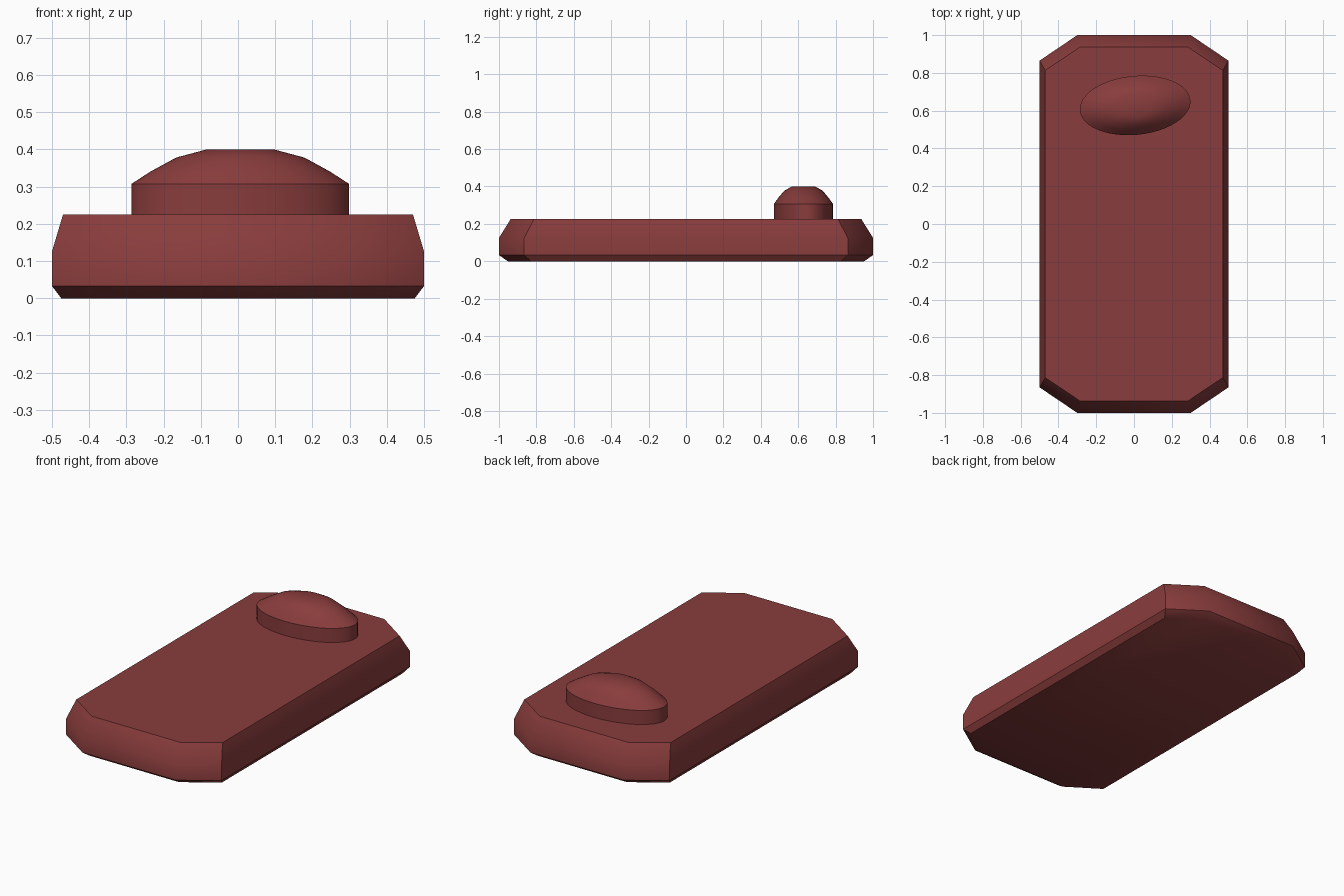
import bpy, math

if "Cube" in bpy.data.objects:
    bpy.data.objects.remove(bpy.data.objects["Cube"])

mat = bpy.data.materials.new("dark_red")
mat.diffuse_color = (0.25, 0.045, 0.045, 1)
mat.use_nodes = True
mat.node_tree.nodes["Principled BSDF"].inputs["Base Color"].default_value = mat.diffuse_color


def loft(name, rings, smooth_angle):
    """Stack closed rings of points, bridge them and cap both ends."""
    n = len(rings[0])
    verts = [p for ring in rings for p in ring]
    faces = [list(reversed(range(n))), [len(verts) - n + i for i in range(n)]]
    for r in range(len(rings) - 1):
        for i in range(n):
            j = (i + 1) % n
            faces.append([r * n + i, r * n + j, (r + 1) * n + j, (r + 1) * n + i])
    mesh = bpy.data.meshes.new(name)
    mesh.from_pydata(verts, [], faces)
    mesh.materials.append(mat)
    obj = bpy.data.objects.new(name, mesh)
    bpy.context.collection.objects.link(obj)
    bpy.ops.object.select_all(action='DESELECT')
    obj.select_set(True)
    bpy.context.view_layer.objects.active = obj
    bpy.ops.object.shade_smooth_by_angle(angle=math.radians(smooth_angle))
    return obj


def octagon(x, y, cx, cy, z):
    """Rectangle x by y (half sizes) with corners cut at cx and cy."""
    return [(x, -cy, z), (x, cy, z), (cx, y, z), (-cx, y, z),
            (-x, cy, z), (-x, -cy, z), (-cx, -y, z), (cx, -y, z)]


def ellipse(a, b, z, n=48, centre=(0.006, 0.628), turn=math.radians(5.5)):
    c, s = math.cos(turn), math.sin(turn)
    pts = []
    for i in range(n):
        t = 2 * math.pi * i / n
        u, v = a * math.cos(t), b * math.sin(t)
        pts.append((centre[0] + u * c - v * s, centre[1] + u * s + v * c, z))
    return pts


# Chamfered slab
loft("body", [octagon(0.475, 0.952, 0.288, 0.828, 0.0),
              octagon(0.5, 1.0, 0.3, 0.865, 0.033),
              octagon(0.5, 1.0, 0.3, 0.865, 0.125),
              octagon(0.47, 0.938, 0.284, 0.813, 0.225)], 36)

# Oval domed button
loft("button", [ellipse(0.294, 0.156, 0.222),
                ellipse(0.294, 0.156, 0.307),
                ellipse(0.243, 0.133, 0.34),
                ellipse(0.173, 0.101, 0.378),
                ellipse(0.09, 0.062, 0.4)], 30)
